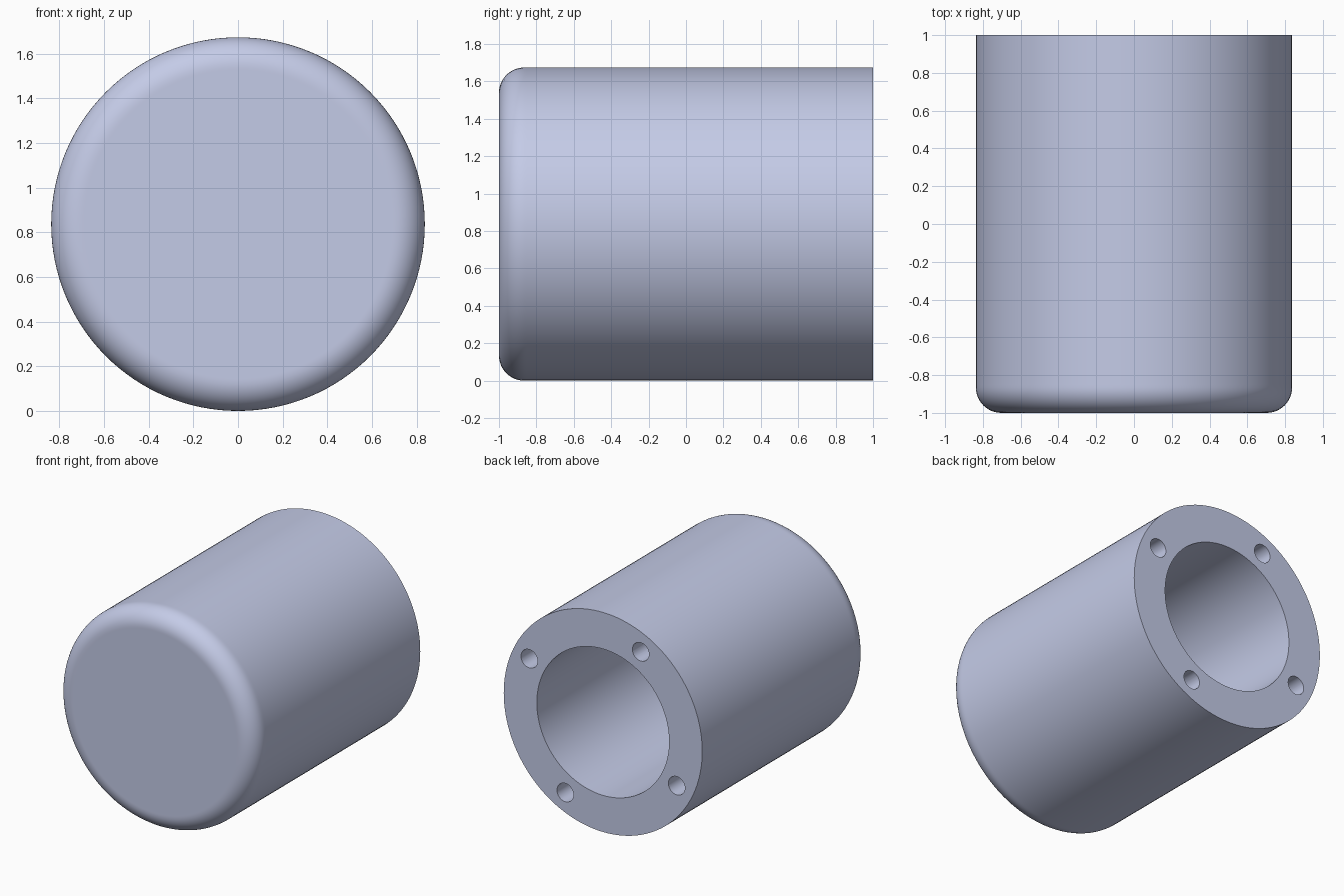
import bpy, bmesh, math
from mathutils import Matrix, Vector

cube = bpy.data.objects.get("Cube")
if cube:
    bpy.data.objects.remove(cube, do_unlink=True)

R = 0.837            # outer radius, also the axis height
BORE = 0.558         # bore radius
FLOOR = -0.67        # y of the bore floor
FILLET = 0.135       # rounding of the closed end
HOLE_R, HOLE_RING, HOLE_DEPTH = 0.07, 0.698, 0.5
SEGMENTS = 128

# Single colour
metal = bpy.data.materials.new("blue_grey_metal")
metal.use_nodes = True
colour = (0.591, 0.638, 0.855, 1.0)
metal.diffuse_color = colour
metal.node_tree.nodes["Principled BSDF"].inputs["Base Color"].default_value = colour


def link(name, bm):
    mesh = bpy.data.meshes.new(name)
    bm.to_mesh(mesh)
    bm.free()
    obj = bpy.data.objects.new(name, mesh)
    bpy.context.collection.objects.link(obj)
    mesh.materials.append(metal)
    return obj


# Cup profile as (radius, y): closed face, rounded rim, wall, open end, bore, floor
profile = [(0, -1), (R - FILLET - 0.01, -1)]
for i in range(13):
    a = math.radians(90 * i / 12)
    profile.append((R - FILLET + FILLET * math.sin(a), -1 + FILLET * (1 - math.cos(a))))
profile += [(R, -0.85), (R, 1), (BORE, 1), (BORE, FLOOR), (0, FLOOR)]

# Turn the profile around the y axis
bm = bmesh.new()
verts = [bm.verts.new((r, y, R)) for r, y in profile]
edges = [bm.edges.new(pair) for pair in zip(verts, verts[1:])]
bmesh.ops.spin(bm, geom=verts + edges, cent=(0, 0, R), axis=(0, 1, 0),
               angle=math.tau, steps=SEGMENTS)
bmesh.ops.remove_doubles(bm, verts=bm.verts, dist=1e-4)
bmesh.ops.recalc_face_normals(bm, faces=bm.faces)
body = link("cylinder_cup", bm)

# Four blind screw holes, a quarter turn apart, in the open end
bm = bmesh.new()
for k in range(4):
    a = math.radians(27.1 + 90 * k)
    centre = Vector((HOLE_RING * math.cos(a), 1, R + HOLE_RING * math.sin(a)))
    bmesh.ops.create_cone(bm, cap_ends=True, segments=32, radius1=HOLE_R, radius2=HOLE_R,
                          depth=2 * HOLE_DEPTH,
                          matrix=Matrix.Translation(centre) @ Matrix.Rotation(math.pi / 2, 4, 'X'))
cutter = link("screw_hole_cutter", bm)
cutter.hide_render = True

cut = body.modifiers.new("screw_holes", 'BOOLEAN')
cut.operation = 'DIFFERENCE'
cut.solver = 'EXACT'
cut.object = cutter

# Apply the cut, drop the cutter and smooth the round surfaces
bpy.ops.object.select_all(action='DESELECT')
body.select_set(True)
bpy.context.view_layer.objects.active = body
bpy.ops.object.modifier_apply(modifier=cut.name)
bpy.data.objects.remove(cutter, do_unlink=True)
bpy.ops.object.shade_smooth_by_angle(angle=math.radians(30))
